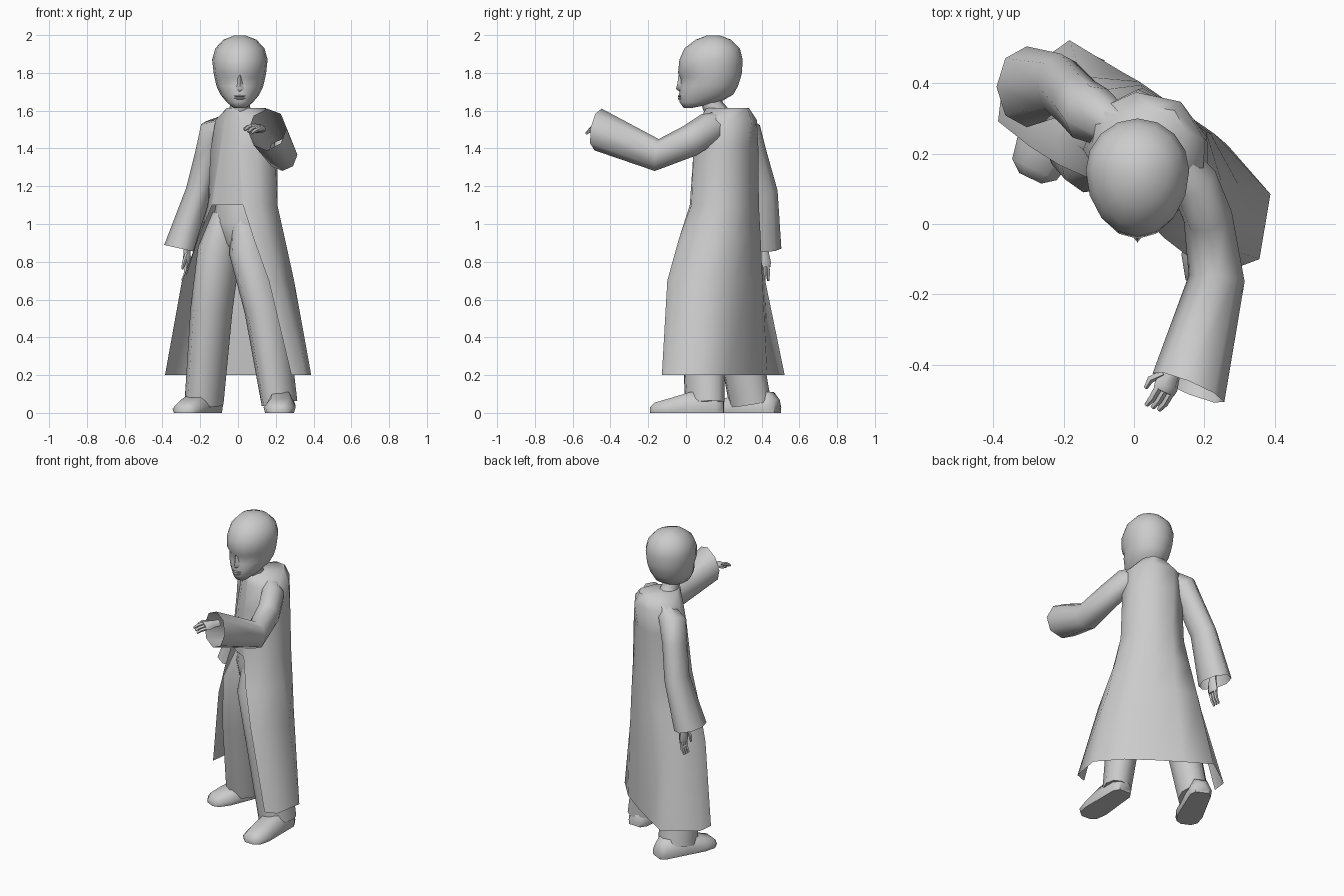
import bpy, bmesh, math
from mathutils import Vector

cube = bpy.data.objects.get("Cube")
if cube:
    bpy.data.objects.remove(cube)

grey = bpy.data.materials.new("plain_grey")
grey.use_nodes = True
grey.diffuse_color = (0.6, 0.6, 0.6, 1)
grey.node_tree.nodes["Principled BSDF"].inputs["Base Color"].default_value = (0.6, 0.6, 0.6, 1)

# Torso frame: the body is turned towards its right
C = Vector((0.03, 0.20, 0))
U = Vector((0.82, -0.57, 0))
F = Vector((-0.57, -0.82, 0))
UP = Vector((0, 0, 1))


def body(u, f, z):
    return C + U * u + F * f + UP * z


def loft(name, rings, closed=True, start=True, end=True, angle=60):
    """Skin a list of equally long point rings."""
    bm = bmesh.new()
    rows = [[bm.verts.new(p) for p in ring] for ring in rings]
    n = len(rows[0])
    for a, b in zip(rows, rows[1:]):
        for i in range(n if closed else n - 1):
            j = (i + 1) % n
            bm.faces.new((a[i], a[j], b[j], b[i]))
    if start:
        bm.faces.new(rows[0][::-1])
    if end:
        bm.faces.new(rows[-1])
    bmesh.ops.recalc_face_normals(bm, faces=bm.faces)
    mesh = bpy.data.meshes.new(name)
    bm.to_mesh(mesh)
    bm.free()
    mesh.materials.append(grey)
    obj = bpy.data.objects.new(name, mesh)
    bpy.context.collection.objects.link(obj)
    bpy.ops.object.select_all(action='DESELECT')
    obj.select_set(True)
    bpy.context.view_layer.objects.active = obj
    bpy.ops.object.shade_smooth_by_angle(angle=math.radians(angle))
    return obj


def tube(name, path, side, sides=8, end=True, end_dir=None):
    """Tube through (centre, radius along side, radius across)."""
    pts = [Vector(p[0]) for p in path]
    rings = []
    for i, (p, ra, rb) in enumerate(path):
        t = (pts[min(i + 1, len(pts) - 1)] - pts[max(i - 1, 0)]).normalized()
        if end_dir and i == len(path) - 1:
            t = Vector(end_dir).normalized()
        a = Vector(side)
        a = (a - t * a.dot(t)).normalized()
        b = t.cross(a)
        rings.append([pts[i] + a * ra * math.cos(k) + b * rb * math.sin(k)
                      for k in (math.tau * s / sides for s in range(sides))])
    return loft(name, rings, end=end)


# Robe: half outlines from the front edge round to the middle of the back,
# with the depth factor of the right half
outline = [
    (0.20, 1.3, [(.395, .125), (.44, .06), (.36, -.11), (.18, -.155), (0, -.16)]),
    (0.70, 1, [(.28, .17), (.31, .10), (.27, -.08), (.13, -.16), (0, -.16)]),
    (0.92, 1, [(.18, .165), (.235, .10), (.225, -.06), (.12, -.155), (0, -.16)]),
    (1.10, 1, [(.10, .15), (.17, .09), (.19, -.04), (.11, -.15), (0, -.16)]),
    (1.40, 1, [(.06, .13), (.15, .09), (.18, -.03), (.12, -.14), (0, -.16)]),
    (1.55, 1, [(.05, .11), (.14, .06), (.18, -.03), (.12, -.13), (0, -.18)]),
    (1.615, 1, [(.03, .10), (.06, .07), (.08, -.02), (.06, -.12), (0, -.15)]),
]
rings = []
for z, k, half in outline:
    full = half + [(-u, f * k if abs(f) < .15 else f) for u, f in half[-2::-1]]
    rings.append([body(u, f, z) for u, f in full])
loft("robe", rings, closed=False, start=False, end=True)

# Tunic front closing the robe above the waist
loft("tunic_front", [[body(h[0][0], h[0][1], z), body(0, h[0][1] + .012, z),
                      body(-h[0][0], h[0][1], z)] for z, k, h in outline[3:]],
     closed=False, start=False, end=False)

# Trousers
tube("trouser_seat", [(body(0, -.01, 1.12), .15, .145), (body(0, 0, 1.0), .175, .15),
                      (body(0, 0, .90), .15, .13), (body(0, 0, .84), .06, .08)], U, 12)
tube("right_trouser_leg", [((-.05, .22, 1.04), .08, .10), ((-.10, .21, .86), .105, .13),
                           ((-.14, .25, .55), .105, .125), ((-.18, .34, .05), .095, .12)], U, 10)
tube("left_trouser_leg", [((.05, .15, 1.04), .07, .10), ((.065, .12, .86), .105, .13),
                          ((.145, .09, .55), .105, .125), ((.22, .10, .05), .085, .115)], U, 10)


# Shoes: sections from heel to toe
def shoe(name, heel, toe):
    heel, toe = Vector(heel), Vector(toe)
    d = (toe - heel).normalized()
    s = d.cross(UP)
    rings = []
    for t, w, h in [(0, .045, .07), (.10, .07, .11), (.45, .078, .11),
                    (.75, .085, .075), (.93, .07, .055), (1, .035, .03)]:
        p = heel.lerp(toe, t)
        rings.append([p + s * w * x + UP * h * z for x, z in
                      [(-.9, 0), (.9, 0), (1, .4), (.55, 1), (-.55, 1), (-1, .4)]])
    loft(name, rings)


shoe("right_shoe", (-.125, .485, 0), (-.295, .13, 0))
shoe("left_shoe", (.235, .20, 0), (.215, -.19, 0))

# Sleeves: wide cuffs, open at the wrist
tube("hanging_sleeve", [((-.03, .26, 1.53), .05, .07), ((-.125, .315, 1.485), .085, .085),
                        ((-.16, .345, 1.36), .07, .085), ((-.21, .395, 1.17), .068, .09),
                        ((-.305, .39, .87), .088, .115)], (1, 0, 0), 8, end=False,
     end_dir=(-.22, 0, -1))
tube("raised_sleeve", [((.10, .20, 1.53), .06, .07), ((.17, .12, 1.505), .07, .085),
                       ((.21, .02, 1.44), .07, .085), ((.235, -.155, 1.365), .08, .085),
                       ((.155, -.465, 1.50), .11, .112)], (1, 0, 0), 8, end=False,
     end_dir=(-.38, -.92, .16))


# Hands: palm, three fingers and a thumb, pointing along one direction
def hand(name, wrist, direction, side, length):
    w, d, s = Vector(wrist), Vector(direction).normalized(), Vector(side).normalized()
    n = d.cross(s)
    tube(name + "_palm", [(w - d * .04, .024, .022), (w, .026, .022),
                          (w + d * .4 * length, .038, .024), (w + d * .55 * length, .034, .018)], s, 6)
    for i in (-1, 0, 1):
        a = w + d * .5 * length + s * .021 * i
        tube(f"{name}_finger_{i + 2}", [(a, .012, .012), (a + d * .3 * length + n * .008, .011, .011),
                                        (a + d * .5 * length + n * .025, .007, .007)], s, 5)
    a = w + d * .12 * length + s * .025
    tube(name + "_thumb", [(a, .012, .012), (a + d * .25 * length + s * .022 + n * .015, .011, .011),
                           (a + d * .5 * length + s * .02 + n * .025, .006, .006)], s, 5)


hand("right_hand", (-.27, .41, .86), (.0, .03, -1), (0, -1, 0), .16)
hand("left_hand", (.11, -.42, 1.505), (-.45, -1, .05), (-1, .4, .5), .115)

# Neck
tube("neck", [((.01, .17, 1.58), .062, .062), ((.01, .14, 1.63), .052, .055),
              ((.01, .13, 1.70), .055, .06)], (1, 0, 0), 8)

# Head: height, front, back, half width, eye socket depth
rings = []
for z, front, back, w, socket in [
        (1.615, -.012, .035, .034, 0), (1.645, -.034, .18, .07, 0), (1.685, -.036, .25, .103, 0),
        (1.73, -.034, .275, .124, .004), (1.775, -.032, .29, .134, .010), (1.80, -.042, .296, .139, 0),
        (1.87, -.035, .30, .147, 0), (1.93, -.008, .285, .130, 0),
        (1.975, .05, .24, .088, 0), (1.998, .11, .18, .03, 0)]:
    mid = front + (back - front) * .56
    ring = []
    for k in range(16):
        a = math.tau * k / 16
        y = mid - math.cos(a) * ((mid - front) if math.cos(a) > 0 else (back - mid))
        ring.append((.01 + w * math.sin(a), y + (socket if k in (1, 2, 14, 15) else 0), z))
    rings.append(ring)
loft("head", rings)

# Nose and lips
loft("nose", [[(.01 - w, -.015, z), (.01, y, z), (.01 + w, -.015, z)] for z, w, y in
              [(1.70, .02, -.034), (1.715, .03, -.053), (1.745, .024, -.045), (1.79, .016, -.04)]],
     angle=80)
for part, z in (("upper_lip", 1.677), ("lower_lip", 1.664)):
    tube(part, [((-.02, -.026, z), .003, .003), ((.01, -.037, z), .007, .006),
                ((.04, -.026, z), .003, .003)], (0, 1, 0), 6)
